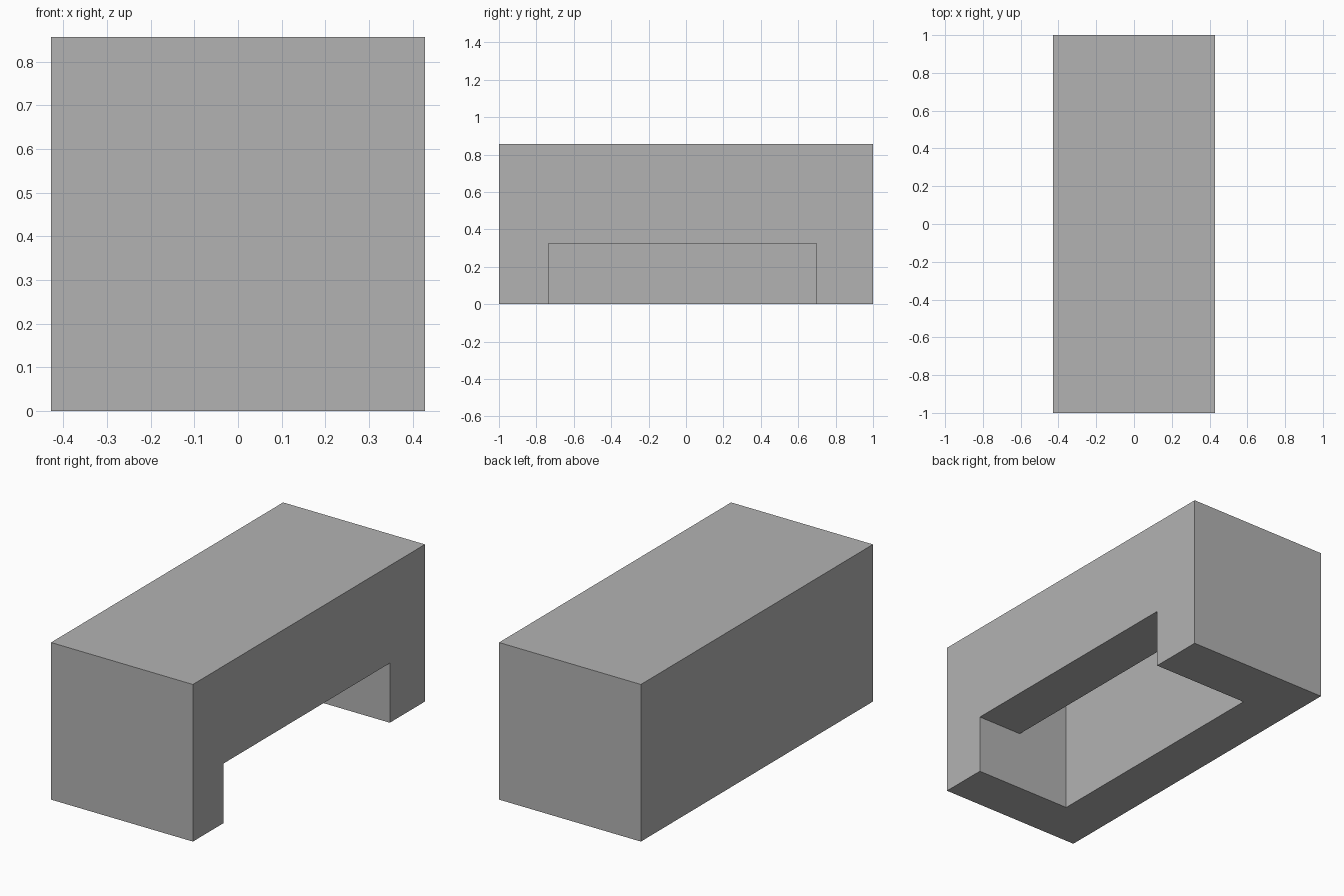
import bpy
import bmesh

if "Cube" in bpy.data.objects:
    bpy.data.objects.remove(bpy.data.objects["Cube"], do_unlink=True)

HALF_X, HALF_Y, HEIGHT = 0.428, 1.0, 0.857
HOLLOW_X, HOLLOW_TOP = 0.157, 0.63      # inner chamber half width and ceiling
OPENING_TOP = 0.325                     # side opening under the lip
HOLLOW_FRONT, HOLLOW_BACK = -0.735, 0.697

grey = bpy.data.materials.new("plain grey")
grey.use_nodes = True
colour = (0.45, 0.45, 0.45, 1)
grey.diffuse_color = colour
grey.node_tree.nodes["Principled BSDF"].inputs["Base Color"].default_value = colour


def extrude_along_y(name, profile, y0, y1):
    """Solid with an x-z profile swept from y0 to y1."""
    bm = bmesh.new()
    face = bm.faces.new([bm.verts.new((x, y0, z)) for x, z in profile])
    swept = bmesh.ops.extrude_face_region(bm, geom=[face])["geom"]
    moved = [g for g in swept if isinstance(g, bmesh.types.BMVert)]
    bmesh.ops.translate(bm, verts=moved, vec=(0, y1 - y0, 0))
    bmesh.ops.recalc_face_normals(bm, faces=bm.faces)
    mesh = bpy.data.meshes.new(name)
    bm.to_mesh(mesh)
    bm.free()
    mesh.materials.append(grey)
    obj = bpy.data.objects.new(name, mesh)
    bpy.context.collection.objects.link(obj)
    return obj


# Main block
block = extrude_along_y("hollow_block", [
    (-HALF_X, 0), (HALF_X, 0), (HALF_X, HEIGHT), (-HALF_X, HEIGHT)],
    -HALF_Y, HALF_Y)

# Chamber open below, with a lower opening through the left wall
below, outside = -0.1, HALF_X + 0.1
cutter = extrude_along_y("hollow_cutter", [
    (-HOLLOW_X, below), (outside, below), (outside, OPENING_TOP),
    (HOLLOW_X, OPENING_TOP), (HOLLOW_X, HOLLOW_TOP), (-HOLLOW_X, HOLLOW_TOP)],
    HOLLOW_FRONT, HOLLOW_BACK)
cutter.hide_render = True

cut = block.modifiers.new("hollow", "BOOLEAN")
cut.operation = "DIFFERENCE"
cut.solver = "EXACT"
cut.object = cutter

# Apply the cut and drop the helper
bpy.context.view_layer.objects.active = block
bpy.ops.object.modifier_apply(modifier=cut.name)
bpy.data.objects.remove(cutter, do_unlink=True)
